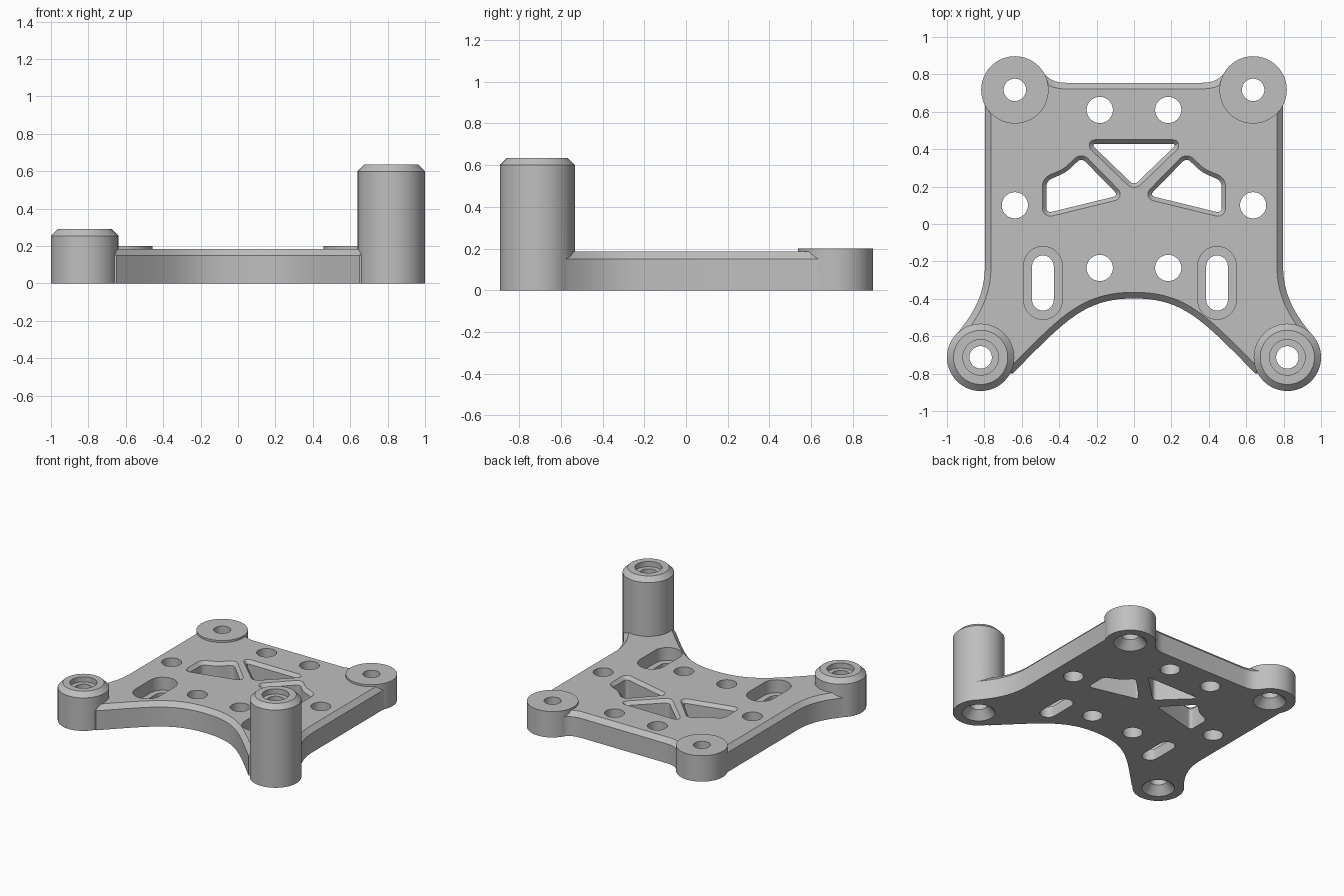
import bpy, bmesh, math
from mathutils import Vector
from mathutils.geometry import interpolate_bezier

cube = bpy.data.objects.get("Cube")
if cube:
    bpy.data.objects.remove(cube, do_unlink=True)

PLATE_TOP = 0.185
BOSS_R = 0.18
BELOW, ABOVE = -0.05, 0.3


# ---- 2D outline helpers (all outlines run counter-clockwise) ----
def circle(x, y, r, n=64):
    return [Vector((x + r * math.cos(math.tau * i / n), y + r * math.sin(math.tau * i / n)))
            for i in range(n)]


def slot(x, y0, y1, r, n=16):
    arc = [math.pi * i / n for i in range(n + 1)]
    return ([Vector((x + r * math.cos(a), y1 - r + r * math.sin(a))) for a in arc] +
            [Vector((x - r * math.cos(a), y0 + r - r * math.sin(a))) for a in arc])


def bezier(points, n):
    a, b, c, d = [Vector(p) for p in points]
    return [v.to_2d() for v in interpolate_bezier(a.to_3d(), b.to_3d(), c.to_3d(), d.to_3d(), n)]


def offset(pts, d):
    """Move an outline inwards by d with mitred corners."""
    out = []
    for i, p in enumerate(pts):
        e1 = (p - pts[i - 1]).normalized()
        e2 = (pts[(i + 1) % len(pts)] - p).normalized()
        n1, n2 = Vector((-e1.y, e1.x)), Vector((-e2.y, e2.x))
        out.append(p + (n1 + n2) * (d / max(0.4, 1 + n1.dot(n2))))
    return out


def rounded(pts, d):
    out = []
    for i, p in enumerate(pts):
        a = p + (pts[i - 1] - p).normalized() * d
        b = p + (pts[(i + 1) % len(pts)] - p).normalized() * d
        out += bezier([a, a.lerp(p, 0.6), b.lerp(p, 0.6), b], 7)
    return out


def mirrored(pts):
    return [Vector((-p.x, p.y)) for p in reversed(pts)]


# ---- solid helpers ----
def loft(name, rings):
    """Solid through a stack of matching outlines: (outline, height)."""
    bm = bmesh.new()
    loops = [[bm.verts.new((p.x, p.y, z)) for p in pts] for pts, z in rings]
    bm.faces.new(loops[0][::-1])
    bm.faces.new(loops[-1])
    for low, high in zip(loops, loops[1:]):
        for i in range(len(low)):
            j = (i + 1) % len(low)
            bm.faces.new((low[i], low[j], high[j], high[i]))
    bmesh.ops.recalc_face_normals(bm, faces=bm.faces)
    mesh = bpy.data.meshes.new(name)
    bm.to_mesh(mesh)
    bm.free()
    obj = bpy.data.objects.new(name, mesh)
    bpy.context.collection.objects.link(obj)
    return obj


def lathe(name, x, y, profile):
    return loft(name, [(circle(x, y, r), z) for r, z in profile])


def combine(target, tool, operation):
    mod = target.modifiers.new(operation.lower(), 'BOOLEAN')
    mod.operation = operation
    mod.solver = 'EXACT'
    mod.object = tool
    bpy.context.view_layer.objects.active = target
    bpy.ops.object.modifier_apply(modifier=mod.name)
    bpy.data.objects.remove(tool, do_unlink=True)


# ---- plate: front arch, flared flank, straight side, rear fillet ----
half = bezier([(0, -0.398), (0.27, -0.398), (0.37, -0.52), (0.65, -0.80)], 20)
half += [Vector((0.80, -0.78)), Vector((0.90, -0.66))]
half += bezier([(0.945, -0.585), (0.86, -0.48), (0.797, -0.38), (0.797, -0.22)], 14)
half += [Vector((0.797, 0.68)), Vector((0.65, 0.78))]
half += bezier([(0.482, 0.805), (0.45, 0.77), (0.42, 0.755), (0.36, 0.755)], 10)
outline = half + mirrored(half[1:])
body = loft("mounting_plate", [(outline, 0), (outline, 0.15), (offset(outline, 0.033), PLATE_TOP)])

# ---- corner bosses with countersunk screw holes ----
cutters = []
for x, y, top, raised in ((-0.637, 0.717, 0.2, False), (0.637, 0.717, 0.2, False),
                          (-0.82, -0.713, 0.29, True), (0.82, -0.713, 0.635, True)):
    profile = [(BOSS_R, 0), (BOSS_R, top)]
    hole = [(0.115, BELOW), (0.115, 0), (0.06, 0.06)]
    if raised:
        profile = [(BOSS_R, 0), (BOSS_R, top - 0.035), (0.145, top)]
        hole += [(0.06, top - 0.04), (0.095, top - 0.04), (0.095, top + 0.05)]
    else:
        hole += [(0.06, top + 0.05)]
    combine(body, lathe("corner_boss", x, y, profile), 'UNION')
    cutters.append(lathe("screw_hole", x, y, hole))

# ---- round through holes ----
for x, y in ((0.637, 0.10), (0.183, 0.61), (0.183, -0.235)):
    for side in (-1, 1):
        cutters.append(lathe("round_hole", side * x, y, [(0.07, BELOW), (0.07, ABOVE)]))

# ---- recessed slots ----
for x in (-0.487, 0.444):
    wide, narrow = slot(x, -0.51, -0.12, 0.103), slot(x, -0.463, -0.168, 0.058)
    cutters.append(loft("recessed_slot", [(narrow, BELOW), (narrow, 0.085),
                                          (wide, 0.085), (wide, ABOVE)]))

# ---- chamfered windows around the Y-shaped rib ----
triangle = [Vector(p) for p in ((0.27, 0.445), (-0.27, 0.445), (0, 0.175))]
wing = [Vector(p) for p in ((0.04, 0.14), (0.49, 0.03), (0.49, 0.245), (0.375, 0.295), (0.28, 0.385))]
for corners in (triangle, wing, mirrored(wing)):
    inner = rounded(offset(corners, 0.022), 0.03)
    outer = offset(inner, -0.022)
    cutters.append(loft("window", [(inner, BELOW), (inner, PLATE_TOP - 0.025),
                                   (outer, PLATE_TOP), (outer, ABOVE)]))

for cutter in cutters:
    combine(body, cutter, 'DIFFERENCE')

# ---- material and shading ----
grey = bpy.data.materials.new("plain_grey")
grey.use_nodes = True
grey.diffuse_color = (0.52, 0.52, 0.52, 1)
grey.node_tree.nodes["Principled BSDF"].inputs["Base Color"].default_value = grey.diffuse_color
body.data.materials.clear()
body.data.materials.append(grey)
for face in body.data.polygons:
    face.material_index = 0
bpy.ops.object.select_all(action='DESELECT')
body.select_set(True)
bpy.context.view_layer.objects.active = body
bpy.ops.object.shade_smooth_by_angle(angle=math.radians(28))
